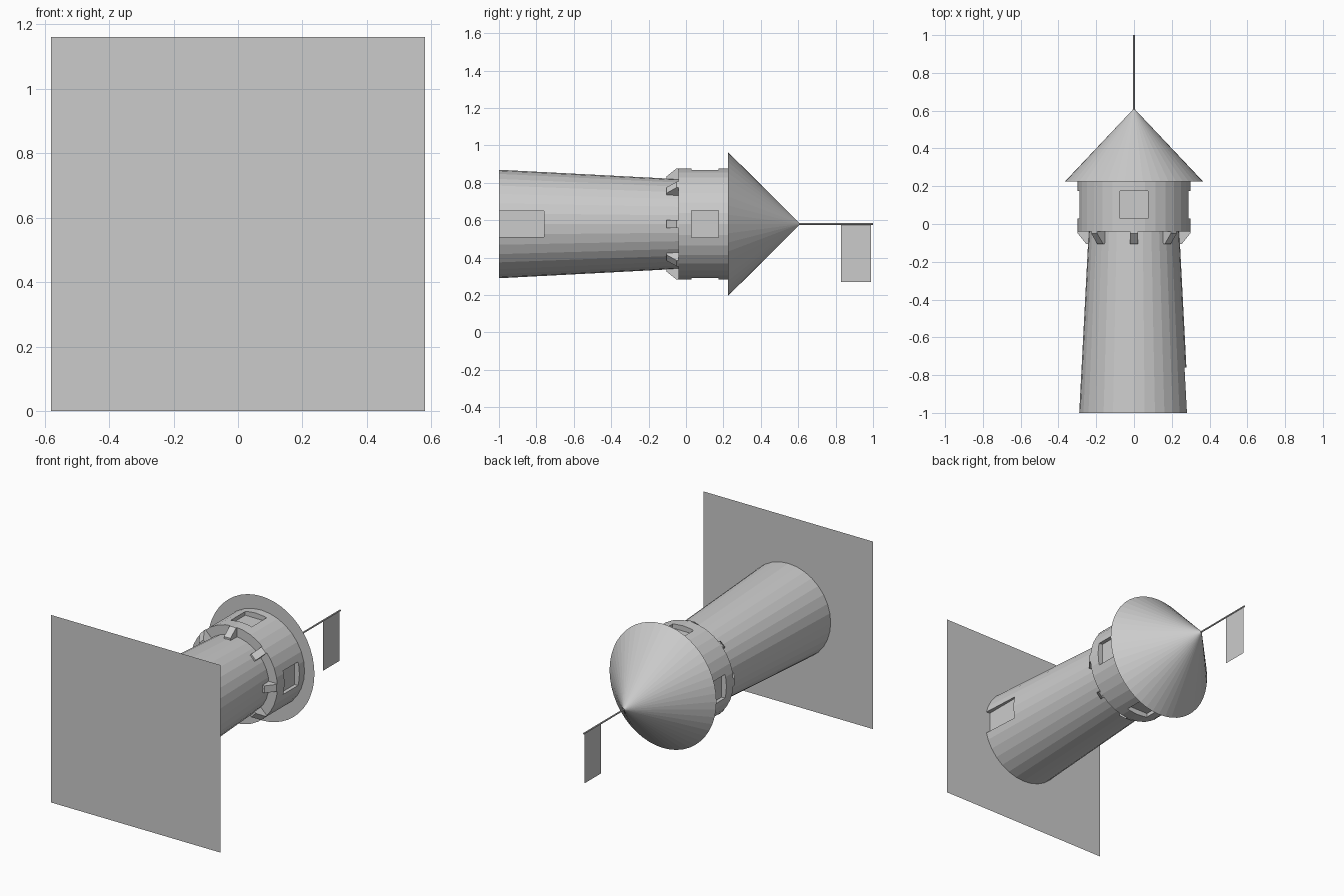
import bpy, bmesh, math
from mathutils import Matrix, Vector

if "Cube" in bpy.data.objects:
    bpy.data.objects.remove(bpy.data.objects["Cube"])

ZC = 0.58  # height of the tower axis, which runs along y


def make(name, verts, faces):
    me = bpy.data.meshes.new(name)
    me.from_pydata(verts, [], faces)
    bm = bmesh.new()
    bm.from_mesh(me)
    bmesh.ops.recalc_face_normals(bm, faces=bm.faces[:])
    bm.to_mesh(me)
    bm.free()
    ob = bpy.data.objects.new(name, me)
    bpy.context.collection.objects.link(ob)
    return ob


def cone(name, y0, y1, r0, r1, sides=32, squash=1.0):
    """Frustum along +y around the tower axis."""
    bm = bmesh.new()
    mat = (Matrix.Translation((0, (y0 + y1) / 2, ZC)) @ Matrix.Rotation(-math.pi / 2, 4, 'X')
           @ Matrix.Diagonal((squash, 1, 1, 1)))
    bmesh.ops.create_cone(bm, cap_ends=True, segments=sides, radius1=r0, radius2=r1,
                          depth=y1 - y0, matrix=mat)
    bmesh.ops.remove_doubles(bm, verts=bm.verts[:], dist=1e-5)
    me = bpy.data.meshes.new(name)
    bm.to_mesh(me)
    bm.free()
    ob = bpy.data.objects.new(name, me)
    bpy.context.collection.objects.link(ob)
    return ob


def around(angle):
    """Turn about the tower axis."""
    return Matrix.Translation((0, 0, ZC)) @ Matrix.Rotation(angle, 4, 'Y')


def cut(target, name, x0, x1, y0, y1, half, angle=0.0):
    """Recess a box-shaped pocket into the target."""
    m = around(angle)
    vs = [m @ Vector((x, y, z)) for x in (x0, x1) for y in (y0, y1) for z in (-half, half)]
    fs = [(0, 1, 3, 2), (4, 5, 7, 6), (0, 1, 5, 4), (2, 3, 7, 6), (0, 2, 6, 4), (1, 3, 7, 5)]
    cutter = make(name, vs, fs)
    cutter.hide_render = True
    cutter.hide_set(True)
    mod = target.modifiers.new(name, 'BOOLEAN')
    mod.operation = 'DIFFERENCE'
    mod.solver = 'EXACT'
    mod.object = cutter
    bpy.context.view_layer.update()
    me = bpy.data.meshes.new_from_object(
        target.evaluated_get(bpy.context.evaluated_depsgraph_get()))
    target.modifiers.clear()
    target.data = me
    bpy.data.objects.remove(cutter)


# ground sheet
make("ground_sheet", [(-.58, -1, 0), (.58, -1, 0), (.58, -1, 1.16), (-.58, -1, 1.16)],
     [(0, 1, 2, 3)])

# tapered tower with recessed door
tower = cone("tower_body", -1, -0.04, 0.29, 0.24)
cut(tower, "door_recess", 0.255, 0.4, -1.1, -0.76, 0.07)

# lookout drum with four recessed windows
drum = cone("lookout_drum", -0.04, 0.225, 0.298, 0.298)
for i in range(4):
    cut(drum, "window_recess", 0.265, 0.4, 0.03, 0.175, 0.073, i * math.pi / 2)

# roof, slightly oval
cone("roof", 0.225, 0.612, 0.384, 0.0, 48, 0.952)

# wedge brackets under the drum
w = 0.022
for i in range(8):
    m = around(i * math.pi / 4)
    prof = [(0.22, -0.105), (0.254, -0.105), (0.298, -0.05), (0.298, -0.04), (0.22, -0.04)]
    vs = [m @ Vector((x, y, z)) for z in (-w, w) for x, y in prof]
    n = len(prof)
    fs = [tuple(range(n)), tuple(range(n, 2 * n))]
    fs += [(k, (k + 1) % n, n + (k + 1) % n, n + k) for k in range(n)]
    make(f"bracket_{i + 1}", vs, fs)

# flag pole and flag
cone("flag_pole", 0.6, 1.0, 0.005, 0.005, 8)
make("flag", [(0, .83, .27), (0, .99, .27), (0, .99, .578), (0, .83, .578)], [(0, 1, 2, 3)])
